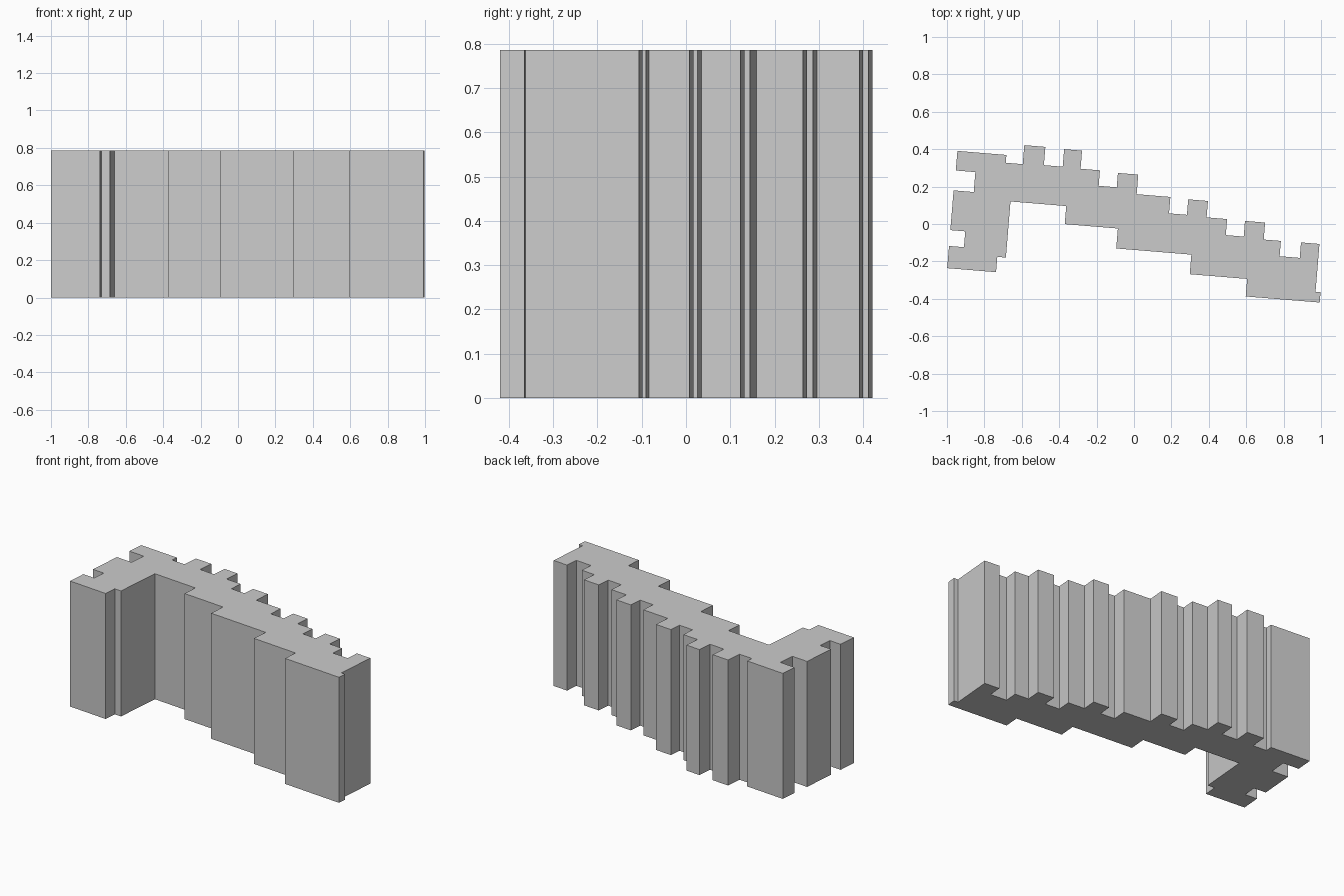
import bpy
import bmesh
from math import radians
from mathutils import Matrix

cube = bpy.data.objects.get("Cube")
if cube:
    bpy.data.objects.remove(cube, do_unlink=True)

HEIGHT = 0.786
TILT = Matrix.Rotation(radians(-4.7), 3, 'Z')

# Each stop is a corner of the stepped plan: go along to u, then across to v.
# Back of the wall, with its projecting buttresses
back_steps = [
    (-0.710, 0.270), (-0.619, 0.372), (-0.506, 0.274), (-0.405, 0.368),
    (-0.309, 0.271), (-0.205, 0.188), (-0.108, 0.265), (0.001, 0.160),
    (0.182, 0.072), (0.278, 0.155), (0.384, 0.067), (0.494, -0.019),
    (0.590, 0.065), (0.698, -0.026), (0.790, -0.108), (0.898, -0.025),
]
# Far end and the receding front faces
front_steps = [
    (0.997, -0.282), (1.024, -0.337), (0.627, -0.243), (0.319, -0.138),
    (-0.084, -0.031), (-0.369, 0.066),
]
# Short return wing with notches on its outer side
wing_steps = [
    (-0.668, -0.235), (-0.714, -0.317), (-0.976, -0.198), (-0.896, -0.113),
    (-0.976, 0.100), (-0.868, 0.207), (-0.973, 0.312),
]


def stepped_outline(stops):
    """Turn the stops into the right-angled corners of a closed plan."""
    corners = []
    across = stops[-1][1]
    for along, next_across in stops:
        corners += [(along, across, 0), (along, next_across, 0)]
        across = next_across
    return corners


def extruded_plan(name, corners, height, material):
    """Raise a closed plan into a solid with flat faces."""
    bm = bmesh.new()
    base = bm.faces.new([bm.verts.new(c) for c in corners])
    raised = bmesh.ops.extrude_face_region(bm, geom=[base], use_keep_orig=True)
    top = [v for v in raised["geom"] if isinstance(v, bmesh.types.BMVert)]
    bmesh.ops.translate(bm, verts=top, vec=(0, 0, height))
    bmesh.ops.rotate(bm, verts=bm.verts, cent=(0, 0, 0), matrix=TILT)
    bmesh.ops.recalc_face_normals(bm, faces=bm.faces)
    mesh = bpy.data.meshes.new(name)
    bm.to_mesh(mesh)
    bm.free()
    mesh.materials.append(material)
    obj = bpy.data.objects.new(name, mesh)
    bpy.context.collection.objects.link(obj)
    return obj


# Plain light grey
grey = bpy.data.materials.new("light_grey")
grey.use_nodes = True
colour = (0.6, 0.6, 0.6, 1)
grey.diffuse_color = colour
grey.node_tree.nodes["Principled BSDF"].inputs["Base Color"].default_value = colour

# Building block
extruded_plan("stepped_building",
              stepped_outline(back_steps + front_steps + wing_steps),
              HEIGHT, grey)
